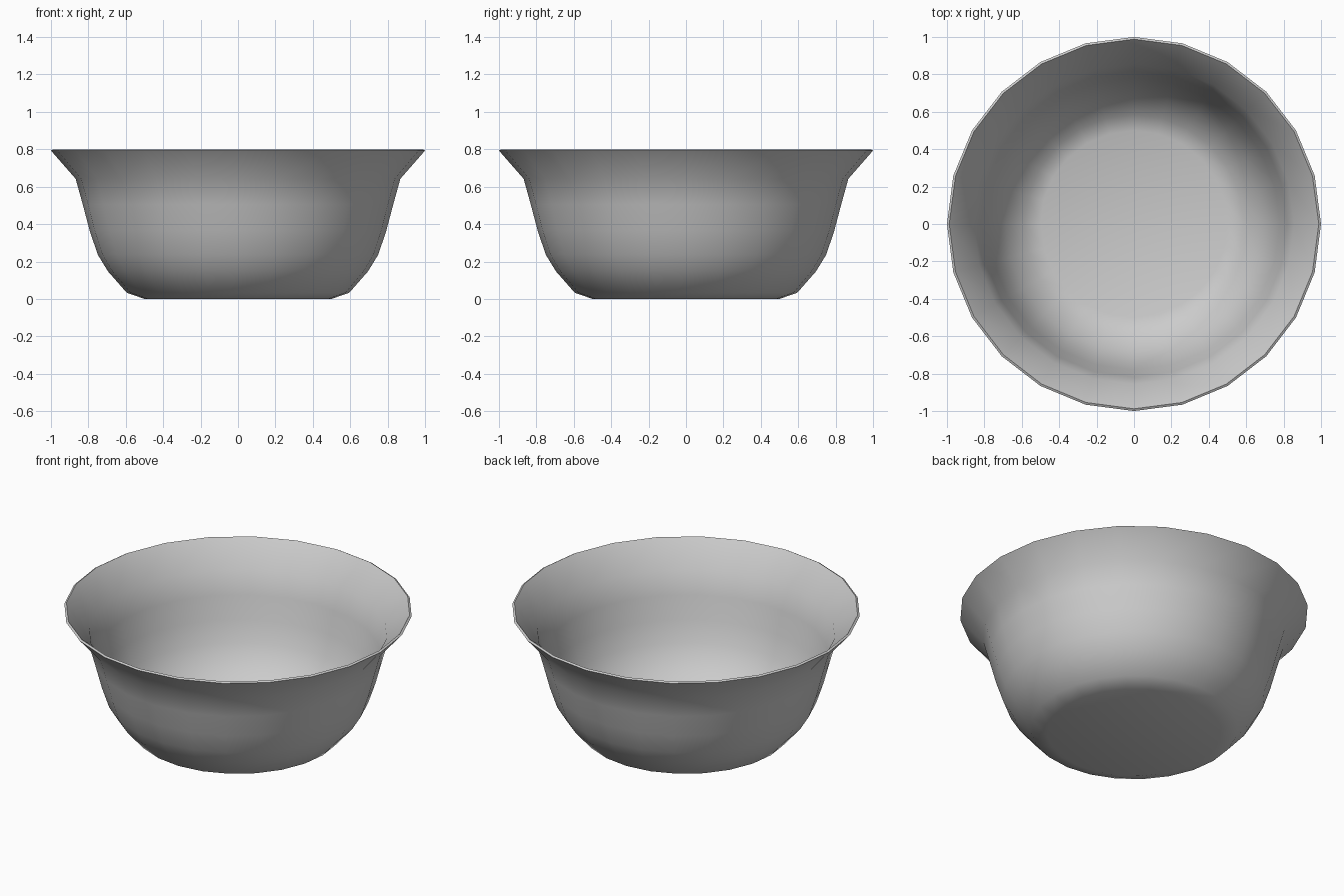
import bpy, bmesh, math

cube = bpy.data.objects.get("Cube")
if cube:
    bpy.data.objects.remove(cube, do_unlink=True)

SIDES = 24

# Half profile: outside from the foot to the rim, then inside back to the floor
OUTER = [(0.50, 0.0), (0.595, 0.033), (0.695, 0.147), (0.75, 0.237),
         (0.793, 0.365), (0.83, 0.505), (0.868, 0.642), (1.0, 0.793)]
INNER = [(0.988, 0.8), (0.856, 0.649), (0.818, 0.509), (0.78, 0.37),
         (0.738, 0.243), (0.685, 0.156), (0.585, 0.043), (0.50, 0.014)]

grey = bpy.data.materials.new("plain grey")
grey.use_nodes = True
colour = (0.6, 0.6, 0.6, 1.0)
grey.diffuse_color = colour
grey.node_tree.nodes["Principled BSDF"].inputs["Base Color"].default_value = colour


def lathe(name, profile, sides, material):
    """Turn a profile about z and close both ends with a flat disc."""
    bm = bmesh.new()
    rings = []
    for radius, z in profile:
        angles = [2 * math.pi * i / sides for i in range(sides)]
        rings.append([bm.verts.new((radius * math.cos(a), radius * math.sin(a), z))
                      for a in angles])
    for low, high in zip(rings, rings[1:]):
        for i in range(sides):
            j = (i + 1) % sides
            bm.faces.new((low[i], low[j], high[j], high[i]))
    bm.faces.new(rings[0][::-1])
    bm.faces.new(rings[-1])
    bmesh.ops.recalc_face_normals(bm, faces=bm.faces)
    mesh = bpy.data.meshes.new(name)
    bm.to_mesh(mesh)
    bm.free()
    mesh.materials.append(material)
    obj = bpy.data.objects.new(name, mesh)
    bpy.context.collection.objects.link(obj)
    return obj


# Flared bowl, smooth walls with crisp foot, floor and rim edges
bowl = lathe("bowl", OUTER + INNER, SIDES, grey)
bpy.ops.object.select_all(action="DESELECT")
bowl.select_set(True)
bpy.context.view_layer.objects.active = bowl
bpy.ops.object.shade_smooth_by_angle(angle=math.radians(30))
